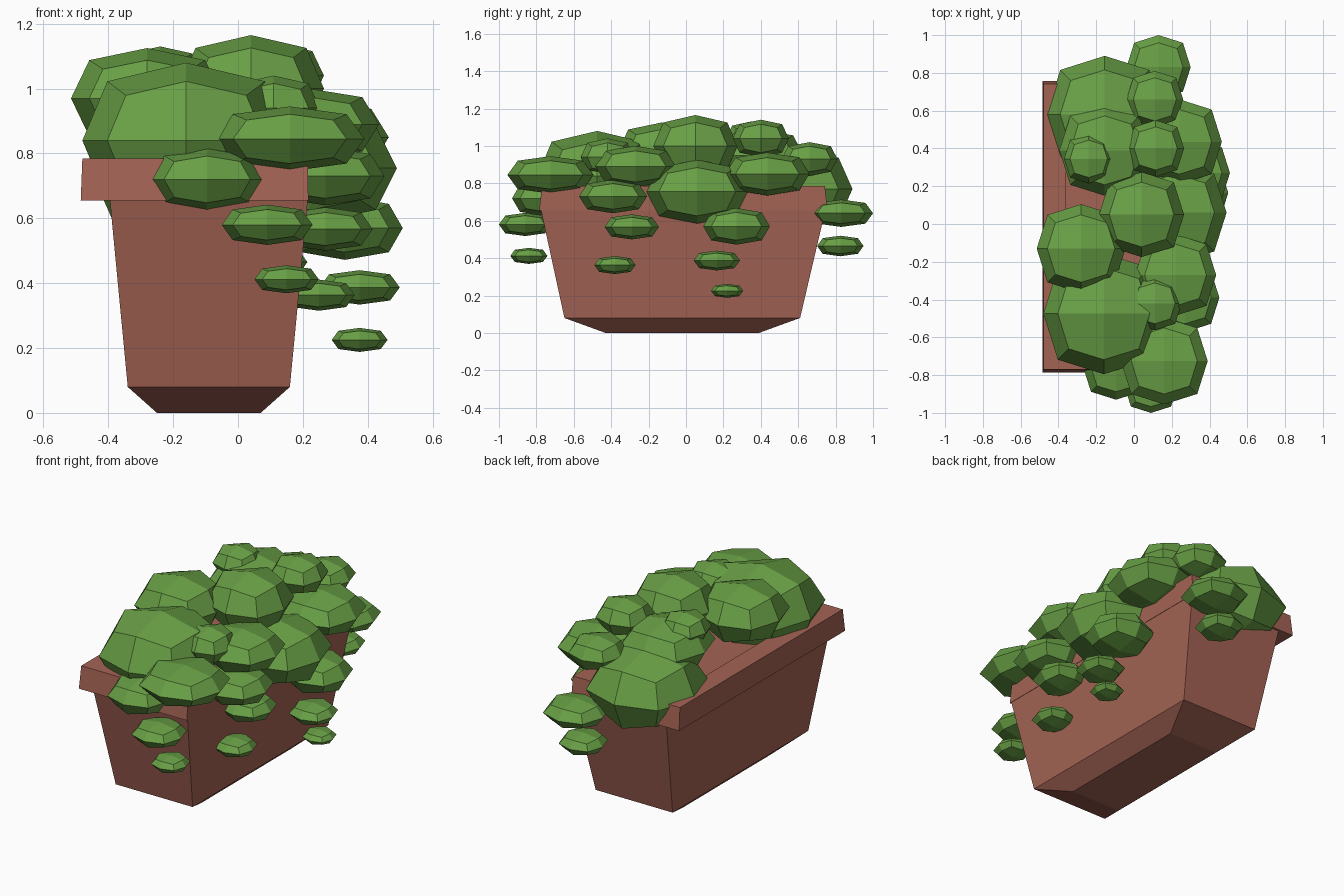
import bpy, bmesh
from mathutils import Vector

cube = bpy.data.objects.get("Cube")
if cube:
    bpy.data.objects.remove(cube, do_unlink=True)


def make_material(name, rgb):
    mat = bpy.data.materials.new(name)
    mat.use_nodes = True
    mat.diffuse_color = (*rgb, 1)
    mat.node_tree.nodes["Principled BSDF"].inputs["Base Color"].default_value = (*rgb, 1)
    return mat


terracotta = make_material("terracotta", (0.37, 0.125, 0.09))
leaf_green = make_material("leaf green", (0.14, 0.35, 0.06))


def finish(name, bm, mat):
    bmesh.ops.recalc_face_normals(bm, faces=bm.faces)
    mesh = bpy.data.meshes.new(name)
    bm.to_mesh(mesh)
    bm.free()
    mesh.materials.append(mat)
    obj = bpy.data.objects.new(name, mesh)
    bpy.context.collection.objects.link(obj)
    return obj


def loft(name, levels, mat):
    """Stack rectangles (x0, x1, y0, y1, z) and bridge them into a closed solid."""
    bm = bmesh.new()
    rings = [[bm.verts.new((x, y, z)) for x, y in ((a, c), (b, c), (b, d), (a, d))]
             for a, b, c, d, z in levels]
    for low, high in zip(rings, rings[1:]):
        for i in range(4):
            j = (i + 1) % 4
            bm.faces.new((low[i], low[j], high[j], high[i]))
    bm.faces.new(rings[0])
    bm.faces.new(rings[-1])
    return finish(name, bm, mat)


def clump(name, center, radii):
    """Low-poly rounded cube, squashed to the given radii."""
    bm = bmesh.new()
    bmesh.ops.create_cube(bm, size=2)
    bmesh.ops.subdivide_edges(bm, edges=bm.edges[:], cuts=1, use_grid_fill=True)
    shrink = {1: 1.0, 2: 0.76, 3: 0.58}  # face centre, edge middle, corner
    for v in bm.verts:
        k = shrink[sum(abs(c) > 0.5 for c in v.co)]
        v.co = Vector(center) + Vector(c * r * k for c, r in zip(v.co, radii))
    return finish(name, bm, leaf_green)


# Tapered box with chamfered foot, lip overhanging at the back, and a sunken bed
loft("planter_box", [
    (-0.25, 0.07, -0.43, 0.39, 0),
    (-0.34, 0.16, -0.65, 0.61, 0.08),
    (-0.395, 0.215, -0.775, 0.745, 0.655),
    (-0.485, 0.217, -0.785, 0.757, 0.655),
    (-0.48, 0.215, -0.77, 0.742, 0.785),
    (-0.36, 0.13, -0.67, 0.64, 0.785),
    (-0.36, 0.13, -0.67, 0.64, 0.72),
], terracotta)

# Foliage clumps: x, y, z, horizontal radius, vertical radius
crown = [
    (-0.16, -0.475, 0.84, 0.32, 0.24),
    (-0.155, 0.58, 0.77, 0.31, 0.22),
    (-0.28, -0.13, 0.97, 0.235, 0.155),
    (0.04, 0.05, 1.0, 0.225, 0.165),
    (-0.155, 0.39, 0.95, 0.24, 0.14),
    (-0.24, 0.345, 1.04, 0.13, 0.09),
    (0.115, 0.4, 1.04, 0.15, 0.1),
    (0.11, 0.66, 0.93, 0.15, 0.09),
    (0.11, -0.42, 0.94, 0.142, 0.1),
]
spilling = [
    (0.16, -0.725, 0.845, 0.23, 0.1),
    (0.22, -0.27, 0.89, 0.215, 0.11),
    (0.24, 0.435, 0.85, 0.225, 0.115),
    (0.22, 0.06, 0.755, 0.27, 0.17),
    (0.27, -0.39, 0.73, 0.182, 0.09),
    (-0.095, -0.755, 0.72, 0.175, 0.095),
]
trailing = [
    (0.33, 0.27, 0.57, 0.178, 0.098),
    (0.27, -0.29, 0.567, 0.145, 0.067),
    (0.25, -0.38, 0.363, 0.11, 0.048),
    (0.375, 0.165, 0.387, 0.124, 0.053),
    (0.375, 0.22, 0.225, 0.086, 0.037),
    (0.09, -0.86, 0.58, 0.14, 0.062),
    (0.15, -0.84, 0.412, 0.099, 0.043),
    (0.13, 0.83, 0.64, 0.17, 0.073),
    (0.09, 0.825, 0.465, 0.124, 0.055),
]
for group, clumps in (("crown", crown), ("spilling", spilling), ("trailing", trailing)):
    for n, (x, y, z, wide, tall) in enumerate(clumps, 1):
        clump(f"{group}_leaf_clump_{n}", (x, y, z), (wide, wide, tall))
